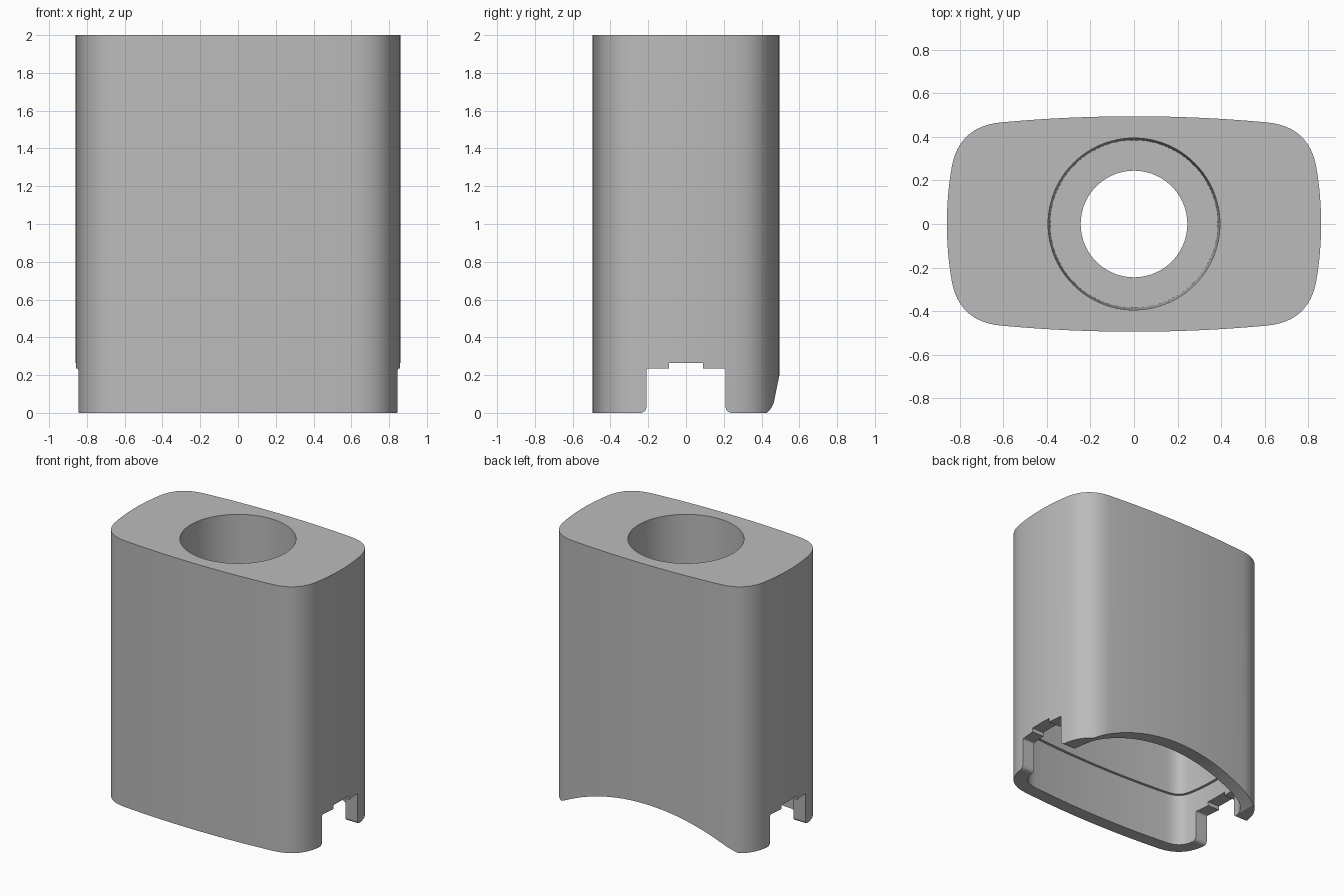
import bpy, bmesh, math
from mathutils import Vector

if "Cube" in bpy.data.objects:
    bpy.data.objects.remove(bpy.data.objects["Cube"], do_unlink=True)

grey = bpy.data.materials.new("plain grey")
grey.use_nodes = True
grey.diffuse_color = (0.5, 0.5, 0.5, 1)
grey.node_tree.nodes["Principled BSDF"].inputs["Base Color"].default_value = (0.5, 0.5, 0.5, 1)


def bulged_outline(inset=0.0):
    """Rounded rectangle with gently bowed sides, moved inwards by inset."""
    front = [Vector((0.61 * i / 8, 0.495 - 0.028 * (i / 8) ** 2)) for i in range(8)]
    a, b, c = Vector((0.61, 0.467)), Vector((0.805, 0.449)), Vector((0.838, 0.26))
    corner = [a * (1 - t) ** 2 + b * 2 * t * (1 - t) + c * t * t for t in [i / 12 for i in range(13)]]
    side = [Vector((0.86 - 0.022 * (i / 6) ** 2, 0.26 * i / 6)) for i in range(5, -1, -1)]
    q = front + corner + side
    half = q + [Vector((p.x, -p.y)) for p in reversed(q[:-1])]
    loop = half + [Vector((-p.x, p.y)) for p in reversed(half[1:-1])]
    n, out = len(loop), []
    for i, p in enumerate(loop):
        t = (loop[(i + 1) % n] - loop[i - 1]).normalized()
        out.append(p + Vector((t.y, -t.x)) * inset)
    return out


def prism(name, profile, lo, hi, place):
    """Extrude a 2D profile from lo to hi; place maps (u, v, w) to a point."""
    bm = bmesh.new()
    ends = [[bm.verts.new(place(p[0], p[1], w)) for p in profile] for w in (lo, hi)]
    n = len(profile)
    for e in ends:
        bm.faces.new(e)
    for i in range(n):
        j = (i + 1) % n
        bm.faces.new((ends[0][i], ends[0][j], ends[1][j], ends[1][i]))
    return finish(name, bm)


def cone(name, r_low, r_high, lo, hi):
    bm = bmesh.new()
    bmesh.ops.create_cone(bm, cap_ends=True, segments=96, radius1=r_low, radius2=r_high, depth=hi - lo)
    bmesh.ops.translate(bm, verts=bm.verts, vec=(0, 0, (lo + hi) / 2))
    return finish(name, bm)


def finish(name, bm):
    bmesh.ops.recalc_face_normals(bm, faces=bm.faces)
    mesh = bpy.data.meshes.new(name)
    bm.to_mesh(mesh)
    bm.free()
    mesh.materials.append(grey)
    obj = bpy.data.objects.new(name, mesh)
    bpy.context.collection.objects.link(obj)
    return obj


def arc(cx, cz, r, start, end, steps=6):
    angles = [math.radians(start + (end - start) * i / steps) for i in range(steps + 1)]
    return [(cx + r * math.cos(a), cz + r * math.sin(a)) for a in angles]


upright = lambda u, v, w: (u, v, w)
along_x = lambda u, v, w: (w, u, v)
along_y = lambda u, v, w: (u, w, v)

# Outer sleeve
body = prism("sleeve_body", bulged_outline(), 0, 2, upright)

# Stepped side notch with rounded feet and upper corners
right_half = [(0.24, -0.1)] + arc(0.24, 0.03, 0.03, 270, 180) + arc(0.198, 0.223, 0.012, 0, 90)
right_half += [(0.09, 0.235), (0.09, 0.265)]
notch = right_half + [(-y, z) for y, z in reversed(right_half)]

# Arched cut of the back wall
arch = arc(0, -1.245, 1.445, 30, 150, 64)

cutters = [
    prism("cavity_mouth", bulged_outline(0.10), -0.1, 0.4, upright),
    prism("cavity_deep", bulged_outline(0.12), 0.3, 1.0, upright),
    cone("top_bore", 0.385, 0.396, 1.1, 2.1),
    cone("through_hole", 0.245, 0.245, 0.8, 1.3),
    prism("side_notch", notch, -1.2, 1.2, along_x),
    prism("back_arch", arch, 0.1, 1.0, along_y),
]

# Carve the sleeve
bpy.context.view_layer.objects.active = body
for cutter in cutters:
    mod = body.modifiers.new(cutter.name, "BOOLEAN")
    mod.operation = "DIFFERENCE"
    mod.solver = "EXACT"
    mod.object = cutter
    bpy.ops.object.modifier_apply(modifier=mod.name)
    bpy.data.objects.remove(cutter, do_unlink=True)

bpy.ops.object.select_all(action="DESELECT")
body.select_set(True)
bpy.ops.object.shade_smooth_by_angle(angle=math.radians(30))
